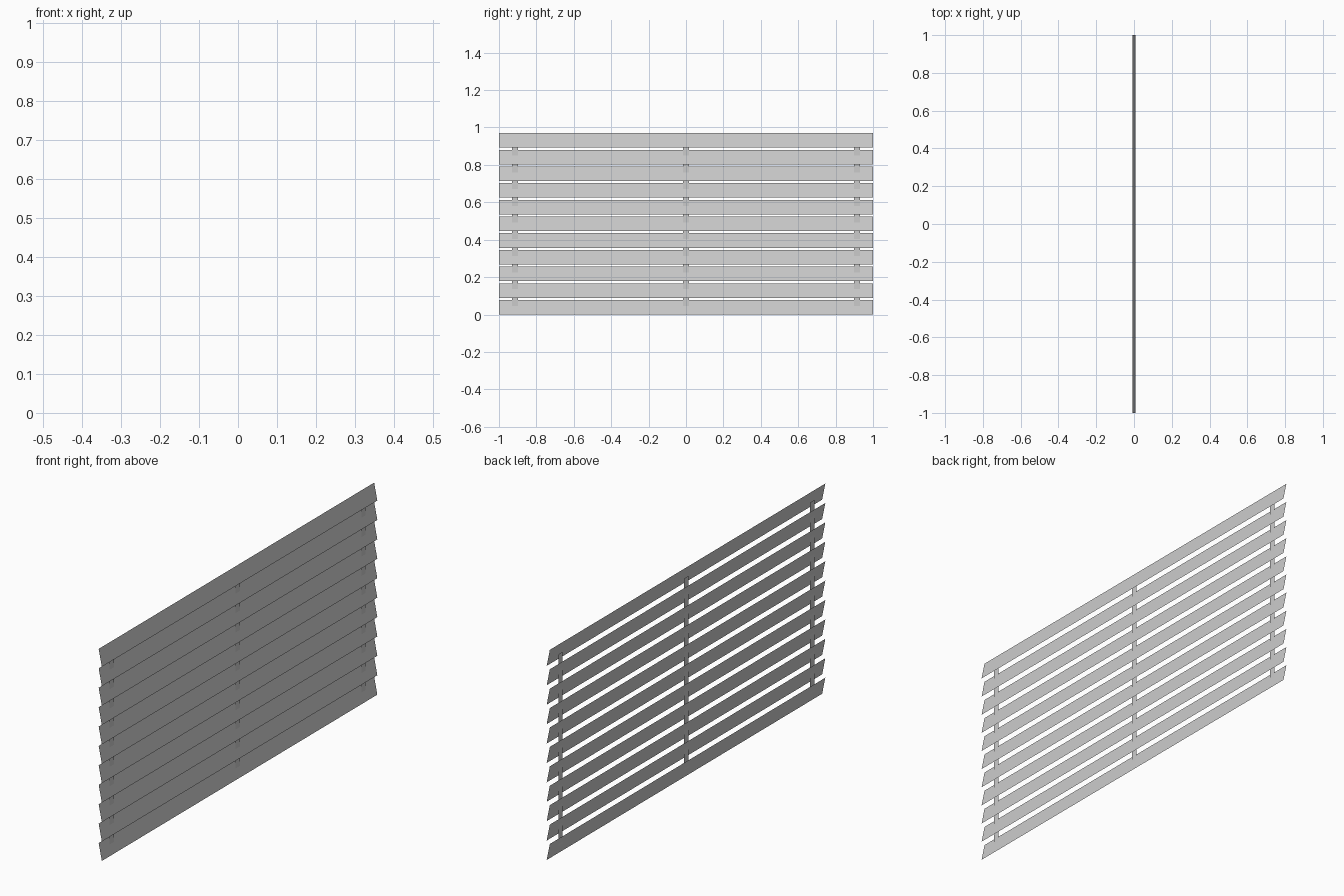
import bpy

if "Cube" in bpy.data.objects:
    bpy.data.objects.remove(bpy.data.objects["Cube"])


def sheet(name, y, width, bottom, top):
    """Flat sheet running along y; bottom and top are (x, z) edges."""
    a, b = y - width / 2, y + width / 2
    verts = [(bottom[0], a, bottom[1]), (bottom[0], b, bottom[1]),
             (top[0], b, top[1]), (top[0], a, top[1])]
    mesh = bpy.data.meshes.new(name)
    mesh.from_pydata(verts, [], [(0, 1, 2, 3)])
    obj = bpy.data.objects.new(name, mesh)
    bpy.context.collection.objects.link(obj)
    return obj


COUNT, PITCH, HEIGHT, TILT = 11, 0.0892, 0.078, 0.008

# Tilted slats: upper edge leans to -x, lower edge to +x
for i in range(COUNT):
    z = i * PITCH
    sheet(f"slat_{i + 1}", 0, 2.0, (TILT, z), (-TILT, z + HEIGHT))

# Vertical tapes that tie the slats together
for name, y in (("tape_left", -0.914), ("tape_middle", 0), ("tape_right", 0.914)):
    sheet(name, y, 0.03, (-0.0015, 0.04), (-0.0015, 0.92))
